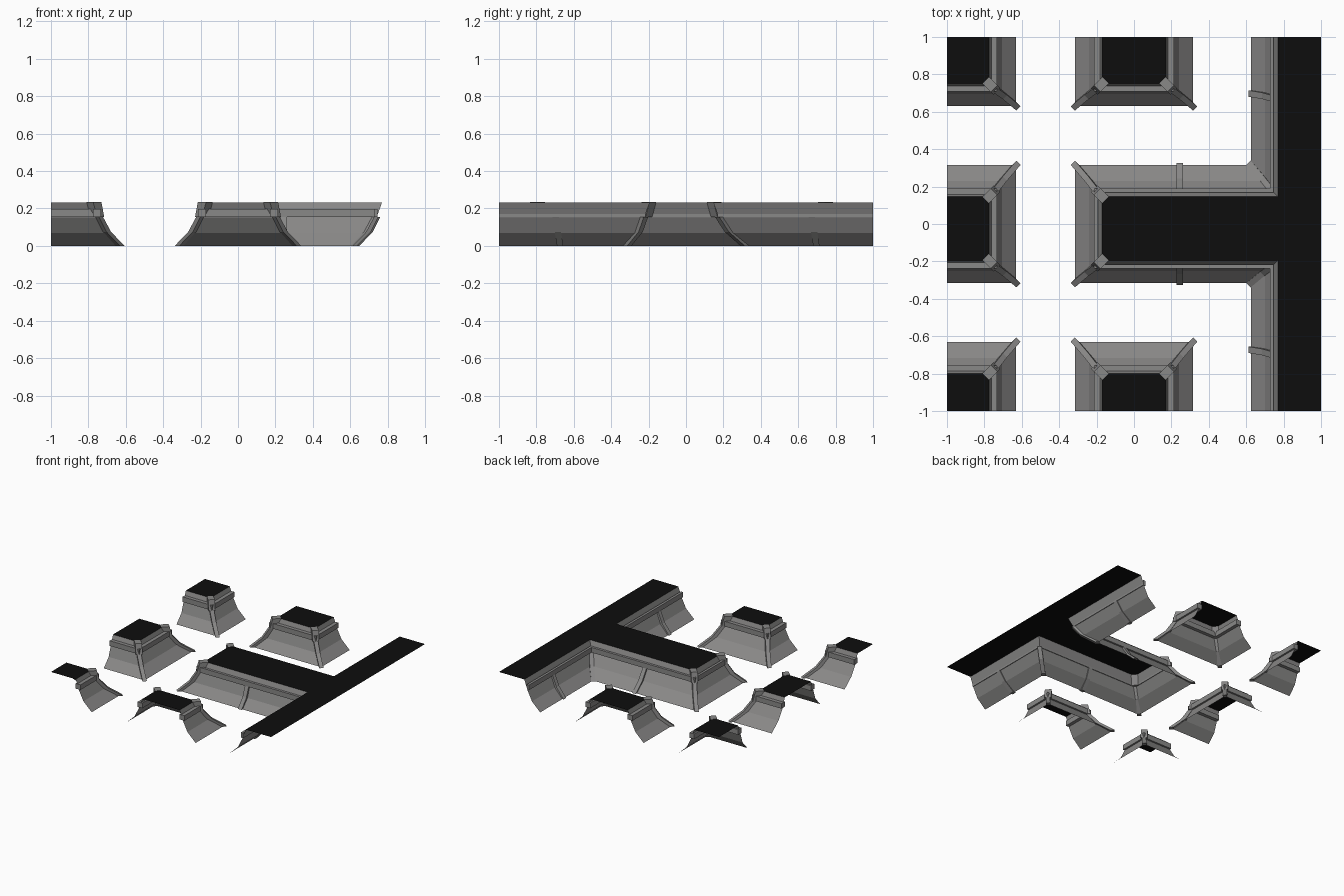
import bpy
import bmesh
from mathutils import Vector

if "Cube" in bpy.data.objects:
    bpy.data.objects.remove(bpy.data.objects["Cube"])

TOP = 0.232
WALL = [(0, 0), (0.075, 0.07), (0.115, 0.15), (0.145, TOP)]
A, B, C = 0.315, 0.63, 0.625   # footprint lines


def material(name, v):
    m = bpy.data.materials.new(name)
    m.diffuse_color = (*v, 1)
    m.use_nodes = True
    m.node_tree.nodes["Principled BSDF"].inputs["Base Color"].default_value = m.diffuse_color
    return m


STONE = material("grey stone", (0.25, 0.247, 0.244))
BLACK = material("black top", (0.004, 0.004, 0.004))


def place(p, d, off, z):
    """Point moved inward by off; upper parts lean slightly to the front."""
    x, y = p.x + d.x * off, p.y + d.y * off
    if abs(p.y) < 0.99:
        y -= 0.024 * min(z / 0.15, 1)
    return Vector((x, y, z))


def finish(bm, name, mat, fix=False):
    if fix:
        bmesh.ops.recalc_face_normals(bm, faces=bm.faces)
    me = bpy.data.meshes.new(name)
    bm.to_mesh(me)
    bm.free()
    me.materials.append(mat)
    ob = bpy.data.objects.new(name, me)
    bpy.context.collection.objects.link(ob)
    return ob


def inward(path):
    """Mitred inward direction per path point (inside is on the left)."""
    seg = []
    for a, b in zip(path, path[1:]):
        t = (b - a).normalized()
        seg.append(Vector((-t.y, t.x)))
    return [seg[0]] + [a + b for a, b in zip(seg, seg[1:])] + [seg[-1]]


def sweep(name, path, section, closed):
    bm = bmesh.new()
    rings = [[bm.verts.new(place(p, d, o, z)) for o, z in section]
             for p, d in zip(path, inward(path))]
    n = len(section)
    for r, s in zip(rings, rings[1:]):
        for k in range(n if closed else n - 1):
            m = (k + 1) % n
            bm.faces.new((r[k], s[k], s[m], r[m]))
    if closed:
        bm.faces.new(rings[0])
        bm.faces.new(rings[-1])
    finish(bm, name, STONE, closed)


def bar(name, p, d, half, rows):
    """Box-section rib following rows of (outer offset, inner offset, z)."""
    bm = bmesh.new()
    side = Vector((-d.y, d.x)).normalized() * half
    rings = []
    for o, i, z in rows:
        ring = []
        for off, s in ((o, -1), (o, 1), (i, 1), (i, -1)):
            q = place(p, d, off, z)
            ring.append(bm.verts.new((q.x + side.x * s, q.y + side.y * s, z)))
        rings.append(ring)
    for r, s in zip(rings, rings[1:]):
        for k in range(4):
            m = (k + 1) % 4
            bm.faces.new((r[k], r[m], s[m], s[k]))
    bm.faces.new(rings[0])
    bm.faces.new(rings[-1])
    finish(bm, name, STONE, True)


RIB = [(-0.012, 0.012, 0), (0.06, 0.085, 0.075), (0.103, 0.125, 0.155)]
POST = [(0.103, 0.14, 0.155), (0.118, 0.1625, 0.235)]

# Footprints, each with the tile corners that complete its flat top
BLOCKS = {
    "back_left_block": ([(-1, B), (-B, B), (-B, 1)], [(-1, 1)]),
    "left_block": ([(-1, -A), (-B, -A), (-B, A), (-1, A)], []),
    "front_left_block": ([(-B, -1), (-B, -B), (-1, -B)], [(-1, -1)]),
    "back_block": ([(-A, 1), (-A, B), (A, B), (A, 1)], []),
    "front_block": ([(A, -1), (A, -B), (-A, -B), (-A, -1)], []),
    "branching_block": ([(C, 1), (C, A), (-A, A), (-A, -A), (C, -A), (C, -1)],
                        [(1, -1), (1, 1)]),
}

for name, (pts, extra) in BLOCKS.items():
    path = [Vector(p) for p in pts]
    dirs = inward(path)
    # Flared wall and ledge trim
    sweep(name + "_wall", path, WALL, False)
    inner = 0.122 if extra and len(extra) == 2 else 0.145
    sweep(name + "_trim", path,
          [(0.102, 0.155), (0.102, 0.197), (inner, 0.197), (inner, 0.155)], True)
    # Flat top
    bm = bmesh.new()
    vs = [bm.verts.new(place(p, d, 0.145, TOP)) for p, d in zip(path, dirs)]
    vs += [bm.verts.new((x, y, TOP)) for x, y in extra]
    bm.faces.new(vs)
    finish(bm, name + "_top", BLACK)
    # Corner ribs, with a short post above the trim on outward corners
    for i in range(1, len(path) - 1):
        u, v = path[i] - path[i - 1], path[i + 1] - path[i]
        bar(f"{name}_corner_rib_{i}", path[i], dirs[i], 0.016, RIB)
        if u.x * v.y - u.y * v.x > 0:
            bar(f"{name}_corner_post_{i}", path[i], dirs[i], 0.025, POST)

# Ribs halfway along the branching block walls
for s, side in ((1, "back"), (-1, "front")):
    bar(side + "_middle_rib", Vector((0.245, s * A)), Vector((0, -s)), 0.017, RIB)
    bar(side + "_side_rib", Vector((C, s * 0.685 + 0.012)), Vector((1, 0)), 0.017, RIB)
